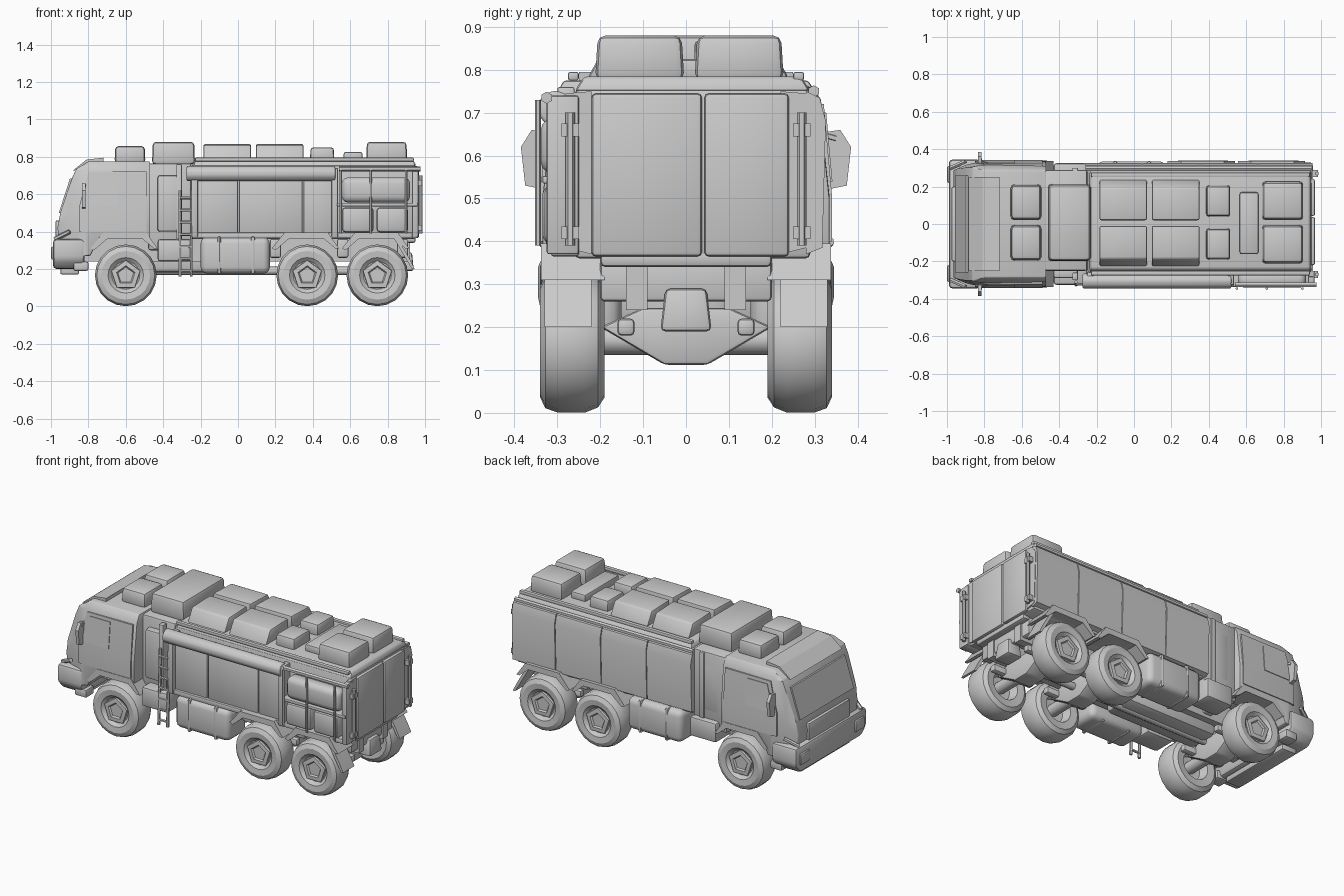
import bpy, bmesh, math
from mathutils import Vector, Matrix

if "Cube" in bpy.data.objects:
    bpy.data.objects.remove(bpy.data.objects["Cube"])


def finish(name, bm, bevel=0.0, seg=2, angle=32):
    if bevel:
        es = [e for e in bm.edges if len(e.link_faces) == 2 and e.calc_face_angle(0) > 0.5]
        bmesh.ops.bevel(bm, geom=es, offset=bevel, segments=seg, profile=0.5,
                        affect='EDGES', clamp_overlap=True)
    bmesh.ops.recalc_face_normals(bm, faces=bm.faces[:])
    me = bpy.data.meshes.new(name)
    bm.to_mesh(me)
    bm.free()
    ob = bpy.data.objects.new(name, me)
    bpy.context.collection.objects.link(ob)
    bpy.ops.object.select_all(action='DESELECT')
    ob.select_set(True)
    bpy.context.view_layer.objects.active = ob
    bpy.ops.object.shade_smooth_by_angle(angle=math.radians(angle))
    return ob


def box(name, x, y, z, bevel=0.0, taper=(1, 1), seg=2):
    bm = bmesh.new()
    bmesh.ops.create_cube(bm, size=1)
    for v in bm.verts:
        s = taper if v.co.z > 0 else (1, 1)
        v.co = ((x[0] + x[1]) / 2 + v.co.x * s[0] * (x[1] - x[0]),
                (y[0] + y[1]) / 2 + v.co.y * s[1] * (y[1] - y[0]),
                (z[0] + z[1]) / 2 + v.co.z * (z[1] - z[0]))
    return finish(name, bm, bevel, seg)


def both(name, x, y, z, bevel=0.0, taper=(1, 1)):
    box(name + "_right", x, (-y[1], -y[0]), z, bevel, taper)
    box(name + "_left", x, y, z, bevel, taper)


def prism(name, pts, a, b, axis='y', bevel=0.0, shape=None):
    """Extrude a profile (xz along y, or yz along x) from a to b."""
    put = (lambda p, d: (p[0], d, p[1])) if axis == 'y' else (lambda p, d: (d, p[0], p[1]))
    bm = bmesh.new()
    f = bm.faces.new([bm.verts.new(put(p, a)) for p in pts])
    r = bmesh.ops.extrude_face_region(bm, geom=[f])
    d = Vector((0, b - a, 0) if axis == 'y' else (b - a, 0, 0))
    bmesh.ops.translate(bm, verts=[g for g in r['geom'] if isinstance(g, bmesh.types.BMVert)], vec=d)
    if shape:
        shape(bm)
    return finish(name, bm, bevel)


def tube(name, p, q, r, sides=8, bevel=0.0):
    p, q = Vector(p), Vector(q)
    bm = bmesh.new()
    m = Matrix.Translation((p + q) / 2) @ (q - p).to_track_quat('Z', 'Y').to_matrix().to_4x4()
    bmesh.ops.create_cone(bm, cap_ends=True, segments=sides, radius1=r, radius2=r,
                          depth=(q - p).length, matrix=m)
    return finish(name, bm, bevel, angle=50)


def lathe(name, prof, sides, x, z, side, turn=0.0):
    """Revolve (radius, y) points round a wheel axis."""
    bm = bmesh.new()
    rings = []
    for i in range(sides):
        t = turn + 2 * math.pi * i / sides
        rings.append([bm.verts.new((x + r * math.cos(t), side * y, z + r * math.sin(t))) for r, y in prof])
    for i in range(sides):
        A, B = rings[i], rings[(i + 1) % sides]
        for j in range(len(prof) - 1):
            bm.faces.new((A[j], A[j + 1], B[j + 1], B[j]))
    bm.faces.new([r[0] for r in rings])
    bm.faces.new([r[-1] for r in rings])
    return finish(name, bm)


# Wheels, hubs, axles, fenders
TYRE = [(.03, .25), (.07, .245), (.085, .195), (.13, .19), (.153, .205), (.165, .235),
        (.165, .30), (.155, .328), (.13, .34), (.095, .336), (.075, .318), (.03, .318)]
HUB = [(.084, .312), (.08, .33), (.052, .332), (.044, .322), (.01, .322)]
for n, wx in (("front", -.6), ("middle", .37), ("rear", .745)):
    for s, sn in ((-1, "right"), (1, "left")):
        lathe(f"{n}_tyre_{sn}", TYRE, 20, wx, .166, s)
        lathe(f"{n}_hub_{sn}", HUB, 5, wx, .166, s, math.pi / 2)
        arch = [(-.19, .31), (-.12, .395), (.11, .395), (.17, .31), (.15, .31), (.09, .36), (-.1, .36), (-.17, .30)]
        prism(f"{n}_fender_{sn}", [(wx + px, pz) for px, pz in arch], s * .19, s * .338)
    tube(n + "_axle", (wx, -.26, .17), (wx, .26, .17), .035)
    prism(n + "_differential", [(-.2, .20), (-.05, .112), (.05, .112), (.2, .20), (.1, .245), (-.1, .245)],
          wx - .06, wx + .06, 'x', .01)
    both(n + "_spring", (wx - .14, wx + .14), (.12, .16), (.18, .22), .01)

# Chassis
both("chassis_rail", (-.9, .92), (.09, .14), (.24, .36))
box("gearbox", (-.5, .12), (-.1, .1), (.18, .34), .03)
tube("drive_shaft", (-.5, 0, .19), (.74, 0, .19), .022)
for i, cx in enumerate((-.4, -.1, .2, .56, .88)):
    box(f"cross_member_{i}", (cx - .03, cx + .03), (-.2, .2), (.26, .36), .01)
box("tow_hitch", (.84, .94), (-.06, .06), (.19, .29), .012, (.8, .8))
for s, sn in ((-1, "right"), (1, "left")):
    prism("rear_flap_" + sn, [(.845, .38), (.92, .25), (.945, .20), (.93, .20), (.90, .25), (.83, .37)],
          s * .22, s * .33)
box("rear_bumper", (.9, .95), (-.20, .20), (.34, .38), .012)


# Cab, narrowed towards the roof and the nose
def cab_shape(bm):
    for co, no in (((0, 0, .5), (0, 0, 1)), ((0, 0, .73), (0, 0, 1)), ((-.82, 0, 0), (1, 0, 0)),
                   ((-.90, 0, 0), (1, 0, 0))):
        bmesh.ops.bisect_plane(bm, geom=bm.verts[:] + bm.edges[:] + bm.faces[:], plane_co=co, plane_no=no)
    for v in bm.verts:
        up = min(1, max(0, (v.co.z - .5) / .23))
        top = min(1, max(0, (v.co.z - .73) / .05))
        nose = min(1, max(0, (-.82 - v.co.x) / .14)) ** 1.6
        v.co.y *= (1 - .06 * up - .10 * top) * (1 - .14 * nose)


prism("cab", [(-.95, .27), (-.965, .42), (-.95, .5), (-.89, .68), (-.865, .735), (-.8, .775), (-.47, .775),
              (-.47, .37), (-.74, .37), (-.79, .27)], -.335, .335, bevel=.012, shape=cab_shape)
prism("cab_doors", [(-.85, .40), (-.85, .53), (-.80, .72), (-.49, .72), (-.49, .40)], -.341, .341, shape=cab_shape)
prism("cab_windows", [(-.83, .54), (-.78, .70), (-.64, .70), (-.64, .54)], -.345, .345, shape=cab_shape)
prism("windscreen", [(-.958, .50), (-.898, .685), (-.88, .685), (-.94, .50)], -.26, .26)
prism("sun_visor", [(-.885, .725), (-.81, .785), (-.72, .795), (-.72, .765), (-.86, .73)], -.25, .25)
box("grille", (-.975, -.94), (-.2, .2), (.35, .46), .008)
prism("front_bumper", [(-.345, .25), (-.345, .36), (.345, .36), (.345, .25), (.3, .2), (-.3, .2)],
      -.99, -.82, 'x', .02)
box("lower_bumper", (-.95, -.85), (-.24, .24), (.17, .22), .01)
both("headlight", (-1.0, -.95), (.22, .31), (.25, .32), .01)
both("step_front", (-.88, -.80), (.25, .33), (.19, .24), .01)
for s, sn in ((-1, "right"), (1, "left")):
    prism("mirror_" + sn, [(s * a, b) for a, b in
          ((.325, .655), (.36, .66), (.385, .62), (.375, .53), (.325, .52))], -.835, -.815, 'x')
    tube("mirror_arm_" + sn, (-.82, s * .28, .66), (-.82, s * .35, .64), .009, 6)
    tube("bumper_end_bar_" + sn, (-.98, s * .30, .36), (-.90, s * .335, .40), .012, 6)

# Module between cab and body, with ladder
box("rear_module", (-.48, -.25), (-.25, .29), (.3, .765), .012)
both("module_locker", (-.43, -.30), (.23, .29), (.40, .70), .012)
both("module_post", (-.33, -.30), (.26, .30), (.32, .76), .005)
both("step_locker", (-.43, -.25), (.18, .325), (.24, .36), .015)
for lx in (-.31, -.25):
    tube("ladder_rail", (lx, -.325, .16), (lx, -.31, .62), .009, 6)
for i in range(7):
    z = .19 + i * .065
    tube(f"ladder_rung_{i}", (-.31, -.322, z), (-.25, -.322, z), .008, 6)

# Body
box("body", (-.25, .95), (-.26, .29), (.36, .755), .012)
box("body_roof", (-.24, .95), (-.26, .29), (.75, .785), .01, (.98, .92))
for i, (a, b) in enumerate(((-.26, .04), (.045, .35), (.355, .66), (.665, .955))):
    prism(f"left_panel_{i}", [(.28, .37), (.318, .385), (.326, .68), (.312, .735), (.28, .75)], a, b, 'x')
for i, (a, b) in enumerate(((-.225, .0), (.005, .345), (.35, .505))):
    box(f"right_panel_{i}", (a, b), (-.30, -.25), (.385, .69), .008)
for i, px in enumerate((-.25, .50, .93)):
    box(f"right_post_{i}", (px, px + .035), (-.325, -.25), (.37, .74), .006)
box("right_sill", (-.25, .96), (-.315, -.25), (.365, .395), .006)
tube("awning_roll", (-.275, -.305, .71), (.52, -.305, .71), .042, 10, .008)
both("roof_rail", (-.23, .94), (.25, .275), (.775, .795), .005)
tube("left_gutter", (-.26, .298, .75), (.95, .298, .75), .014, 6)

# Stowage rack on the right rear
box("rack_shelf", (.53, .96), (-.335, -.25), (.535, .553), .004)
box("stowed_roll", (.555, .92), (-.34, -.25), (.555, .69), .035, seg=3)
for i in range(2):
    box(f"stowed_can_{i}", (.555 + i * .185, .725 + i * .185), (-.335, -.25), (.395, .53), .02)
for i, px in enumerate((.55, .71, .90)):
    tube(f"rack_bar_{i}", (px, -.345, .39), (px, -.345, .73), .007, 6)
tube("rack_top_bar", (.54, -.325, .735), (.975, -.325, .735), .014, 6)

# Rear end
for s, sn in ((-1, "right"), (1, "left")):
    box("rear_door_" + sn, (.94, .968), sorted((s * .003 + .04, s * .23 + .01)), (.365, .745), .01)
    tube("rear_bar_" + sn, (.978, s * .27, .39), (.978, s * .27, .70), .011, 6)
    for z in (.42, .66):
        box("bar_bracket_" + sn, (.94, .985), sorted((s * .25, s * .29)), (z - .015, z + .015))
    prism("rear_corner_" + sn, [(s * .22, .37), (s * .30, .39), (s * .312, .70), (s * .28, .745), (s * .22, .75)],
          .935, .958, 'x')

# Side tanks
for s, sn in ((-1, "right"), (1, "left")):
    box("side_tank_" + sn, (-.2, .17), sorted((s * .15, s * .335)), (.175, .37), .035, seg=3)
    for x in (-.1, .08):
        box("tank_strap_" + sn, (x - .01, x + .01), sorted((s * .16, s * .338)), (.172, .374), .035)

# Roof load
box("tarp_box", (-.46, -.23), (-.2, .215), (.76, .88), .018, (.96, .97))
for s, sn in ((-1, "right"), (1, "left")):
    def pair(name, x, a, b, z, bev, tp=(.96, .94)):
        box(f"{name}_{sn}", x, sorted((s * a + .008, s * b + .008)), z, bev, tp)
    pair("cab_roof_bag", (-.66, -.495), .012, .205, (.765, .858), .02)
    pair("small_crate", (.385, .515), .03, .2, (.775, .85), .015)
    pair("rear_crate", (.685, .905), .012, .22, (.775, .88), .018)
    for i, x in enumerate(((-.185, .07), (.095, .35))):
        prism(f"roof_hatch_{i}_{sn}", [(s * a + .005, b) for a, b in
              ((.015, .78), (.015, .868), (.19, .862), (.235, .78))], x[0], x[1], 'x', .01)
box("long_crate", (.565, .665), (-.16, .17), (.775, .825), .01)
